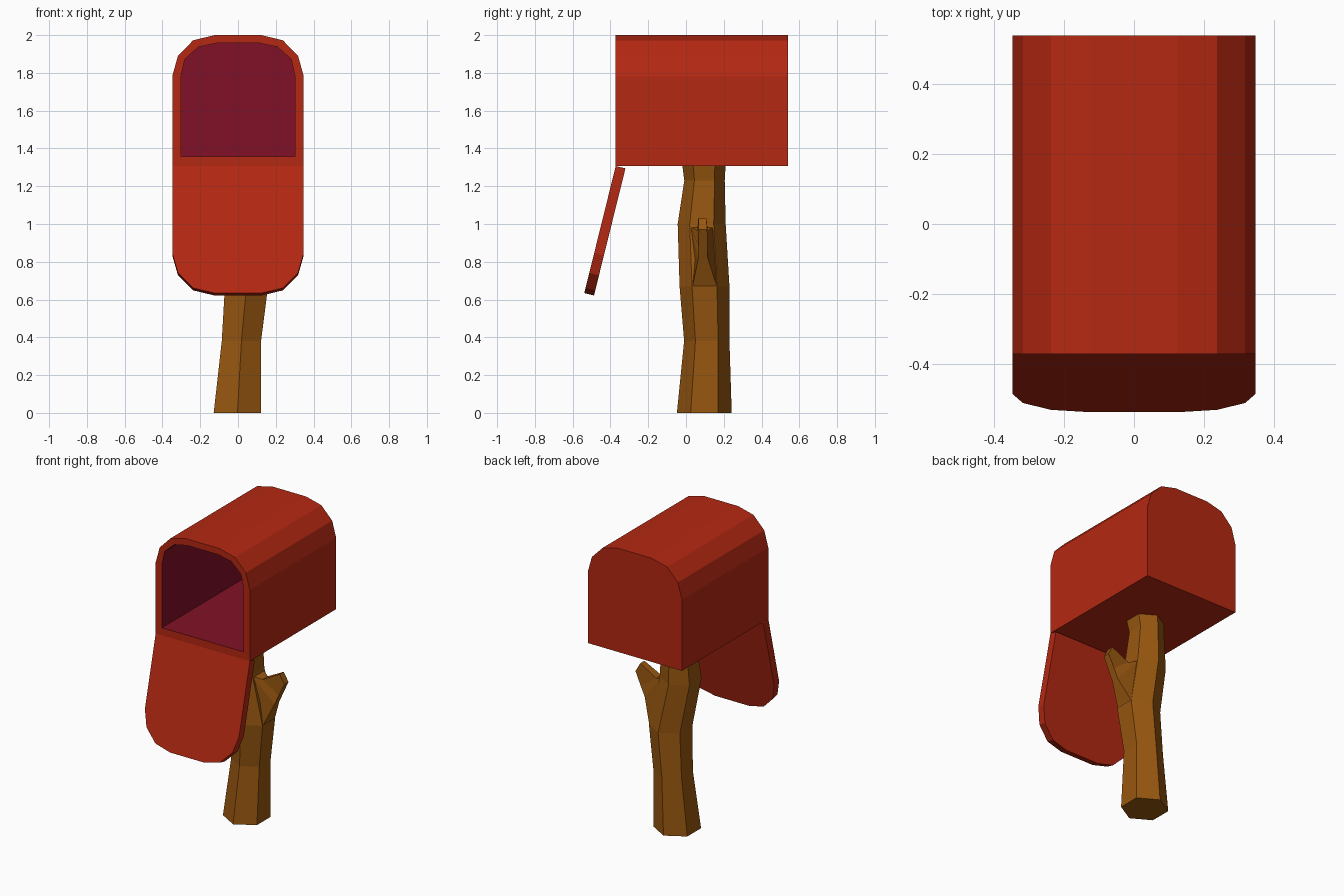
import bpy, bmesh, math
from mathutils import Vector

if "Cube" in bpy.data.objects:
    bpy.data.objects.remove(bpy.data.objects["Cube"])


def material(name, rgb):
    m = bpy.data.materials.new(name)
    m.diffuse_color = (*rgb, 1)
    m.use_nodes = True
    m.node_tree.nodes["Principled BSDF"].inputs["Base Color"].default_value = m.diffuse_color
    return m


red = material("red paint", (0.46, 0.021, 0.006))
maroon = material("inner maroon", (0.22, 0.0055, 0.02))
wood = material("brown wood", (0.31, 0.095, 0.005))


def loft(name, rings, mats, rule=None):
    """Skin a list of rings, cap both ends; rule(ring index) picks the material."""
    bm = bmesh.new()
    vs = [[bm.verts.new(p) for p in ring] for ring in rings]
    n = len(rings[0])
    for k in range(len(vs) - 1):
        for i in range(n):
            j = (i + 1) % n
            f = bm.faces.new((vs[k][i], vs[k][j], vs[k + 1][j], vs[k + 1][i]))
            f.material_index = rule(k) if rule else 0
    bm.faces.new(vs[0])
    last = bm.faces.new(vs[-1])
    last.material_index = rule(len(vs) - 1) if rule else 0
    bmesh.ops.recalc_face_normals(bm, faces=bm.faces)
    me = bpy.data.meshes.new(name)
    bm.to_mesh(me)
    bm.free()
    for m in mats:
        me.materials.append(m)
    ob = bpy.data.objects.new(name, me)
    bpy.context.collection.objects.link(ob)
    return ob


def mirrored(half):
    """Close a right-hand half profile by mirroring it in x."""
    return half + [(-x, z) for x, z in reversed(half)]


# Arched profiles, height measured from the floor of the box
outer = mirrored([(0.348, 0), (0.348, 0.475), (0.318, 0.583), (0.238, 0.665), (0.125, 0.693)])
inner = mirrored([(0.302, 0.05), (0.302, 0.472), (0.282, 0.565), (0.21, 0.63), (0.115, 0.65)])
FLOOR, FRONT, BACK = 1.307, -0.372, 0.54


def section(profile, y):
    return [(x, y, FLOOR + z) for x, z in profile]


# Box: outer shell, front rim, then the hollow inside
loft("mailbox_body",
     [section(outer, BACK), section(outer, FRONT), section(inner, FRONT), section(inner, BACK - 0.05)],
     [red, maroon], lambda k: 1 if k >= 2 else 0)

# Open door: the same arch hanging down, tilted forward
a = math.radians(13.9)
down = Vector((0, -math.sin(a), -math.cos(a)))
inward = Vector((0, math.cos(a), -math.sin(a)))
hinge = Vector((0, FRONT, FLOOR))
loft("open_door",
     [[hinge + Vector((x, 0, 0)) + down * z + inward * t for x, z in outer] for t in (0, 0.053)],
     [red])

# Crooked six-sided post: centre x, centre y, height, radius
levels = [(-0.003, 0.097, 0, 0.145), (0.018, 0.11, 0.38, 0.12), (0.045, 0.098, 0.67, 0.132),
          (-0.018, 0.083, 1.0, 0.127), (-0.018, 0.098, 1.23, 0.107), (-0.008, 0.095, 1.315, 0.115)]
loft("post",
     [[(cx + r * math.sin(math.tau * i / 6), cy - r * math.cos(math.tau * i / 6), z) for i in range(6)]
      for cx, cy, z, r in levels],
     [wood])


# Broken branch stub on the right of the post
def stub(xo, zo, y0, y1, xi, zi, y2, y3):
    return [(xo, y0, zo), (xo, y1, zo), (xi, y3, zi), (xi, y2, zi)]


loft("branch_stub",
     [stub(0.158, 0.67, 0.035, 0.163, 0.03, 0.80, 0.03, 0.15),
      stub(0.225, 0.82, 0.065, 0.115, 0.085, 0.985, 0.025, 0.145),
      stub(0.255, 0.885, 0.065, 0.115, 0.14, 0.965, 0.06, 0.115),
      stub(0.295, 0.97, 0.068, 0.112, 0.262, 1.03, 0.065, 0.108)],
     [wood])
